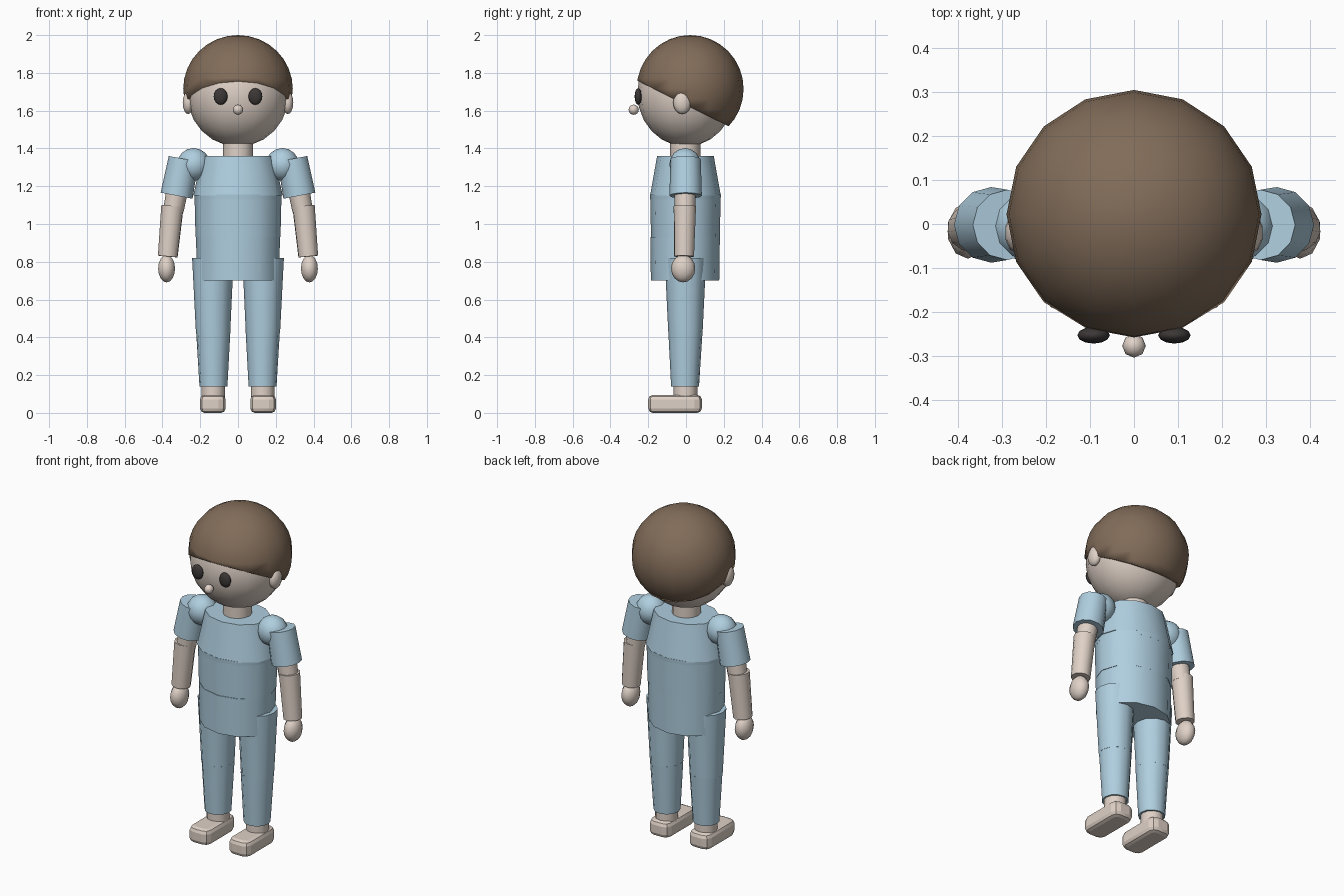
import bpy, bmesh, math
from mathutils import Vector

if "Cube" in bpy.data.objects:
    bpy.data.objects.remove(bpy.data.objects["Cube"], do_unlink=True)


def material(name, rgb):
    m = bpy.data.materials.new(name)
    m.use_nodes = True
    m.diffuse_color = (*rgb, 1)
    m.node_tree.nodes["Principled BSDF"].inputs["Base Color"].default_value = (*rgb, 1)
    return m


SKIN = material("skin", (0.74, 0.64, 0.57))
CLOTH = material("blue_cloth", (0.43, 0.62, 0.74))
HAIR = material("brown_hair", (0.22, 0.15, 0.10))
EYE = material("dark_eye", (0.045, 0.038, 0.038))


def finish(name, mat, angle=40):
    """Name, colour and shade the newly added object."""
    ob = bpy.context.object
    ob.name = ob.data.name = name
    ob.data.materials.append(mat)
    bpy.ops.object.transform_apply(location=True, rotation=True, scale=True)
    bpy.ops.object.shade_smooth_by_angle(angle=math.radians(angle))
    return ob


def ball(name, mat, centre, radii, segs=16, rings=12):
    bpy.ops.mesh.primitive_uv_sphere_add(segments=segs, ring_count=rings, radius=1, location=centre)
    bpy.context.object.scale = radii
    return finish(name, mat, 80)


def limb(name, mat, bottom, top, r_bottom, r_top, segs=12, flat=1.0):
    """Tapered cylinder between two points; flat squashes it front to back."""
    a, b = Vector(bottom), Vector(top)
    bpy.ops.mesh.primitive_cone_add(vertices=segs, radius1=r_bottom, radius2=r_top,
                                    depth=(b - a).length, location=(a + b) / 2)
    ob = bpy.context.object
    ob.rotation_euler = (b - a).to_track_quat('Z', 'Y').to_euler()
    ob.scale = (1, flat, 1)
    return finish(name, mat)


def edit(ob, action):
    bm = bmesh.new()
    bm.from_mesh(ob.data)
    action(bm)
    bm.to_mesh(ob.data)
    bm.free()


# Head, with a hair cap that sits lower at the back
ball("head", SKIN, (0, 0, 1.69), (0.27, 0.258, 0.28))
hair = ball("hair", HAIR, (0, 0.022, 1.715), (0.29, 0.283, 0.285), 16, 16)


def trim_hair(bm):
    geom = bm.verts[:] + bm.edges[:] + bm.faces[:]
    cut = bmesh.ops.bisect_plane(bm, geom=geom, plane_co=(0, -0.25, 1.755),
                                 plane_no=(0, 0.5, 1), clear_inner=True)
    rim = [e for e in cut["geom_cut"] if isinstance(e, bmesh.types.BMEdge)]
    bmesh.ops.holes_fill(bm, edges=rim, sides=0)


edit(hair, trim_hair)
ball("nose", SKIN, (0, -0.277, 1.605), (0.027, 0.027, 0.027), 8, 8)
limb("neck", SKIN, (0, -0.004, 1.33), (0, -0.004, 1.45), 0.08, 0.08)

# Torso stack
limb("pelvis", CLOTH, (0, -0.005, 0.70), (0, -0.005, 0.93), 0.218, 0.222, 12, 0.83)
limb("waist", CLOTH, (0, -0.003, 0.93), (0, -0.003, 1.14), 0.225, 0.23, 12, 0.81)
limb("waist_band", CLOTH, (0, -0.003, 1.13), (0, -0.003, 1.155), 0.23, 0.232, 12, 0.81)
limb("chest", CLOTH, (0, -0.003, 1.15), (0, -0.003, 1.36), 0.237, 0.19, 12, 0.79)


def round_foot(bm):
    upright = [e for e in bm.edges if abs(e.verts[0].co.z - e.verts[1].co.z) > 0.01]
    bmesh.ops.bevel(bm, geom=upright, offset=0.038, segments=2, profile=0.5, affect='EDGES')
    level = [e for e in bm.edges if abs(e.verts[0].co.z - e.verts[1].co.z) < 0.01
             and any(abs(f.normal.z) < 0.5 for f in e.link_faces)]
    bmesh.ops.bevel(bm, geom=level, offset=0.024, segments=2, profile=0.5, affect='EDGES')


# Paired parts
for side, s in (("left", 1), ("right", -1)):
    ball(side + "_eye", EYE, (s * 0.092, -0.253, 1.675), (0.037, 0.019, 0.044), 12, 8)
    ball(side + "_ear", SKIN, (s * 0.264, -0.02, 1.642), (0.03, 0.048, 0.06), 10, 8)

    # Arm
    ball(side + "_shoulder", CLOTH, (s * 0.235, -0.005, 1.315), (0.088, 0.083, 0.087), 12, 8)
    limb(side + "_sleeve", CLOTH, (s * 0.325, -0.002, 1.15), (s * 0.288, -0.002, 1.345), 0.086, 0.08)
    limb(side + "_upper_arm", SKIN, (s * 0.342, -0.005, 1.07), (s * 0.318, -0.005, 1.2), 0.054, 0.058)
    limb(side + "_forearm", SKIN, (s * 0.372, -0.01, 0.828), (s * 0.347, -0.006, 1.095), 0.053, 0.06)
    ball(side + "_hand", SKIN, (s * 0.378, -0.015, 0.764), (0.047, 0.064, 0.073), 10, 8)

    # Leg
    limb(side + "_thigh", CLOTH, (s * 0.132, -0.003, 0.43), (s * 0.133, -0.003, 0.82), 0.091, 0.11)
    limb(side + "_shin", CLOTH, (s * 0.13, -0.005, 0.14), (s * 0.131, -0.003, 0.435), 0.074, 0.091)
    limb(side + "_ankle", SKIN, (s * 0.131, -0.003, 0.07), (s * 0.131, -0.003, 0.16), 0.063, 0.063)

    # Foot
    bpy.ops.mesh.primitive_cube_add(size=1, location=(s * 0.133, -0.058, 0.0475))
    bpy.context.object.scale = (0.136, 0.284, 0.095)
    foot = finish(side + "_foot", SKIN)
    edit(foot, round_foot)
    bpy.ops.object.shade_smooth_by_angle(angle=math.radians(40))
